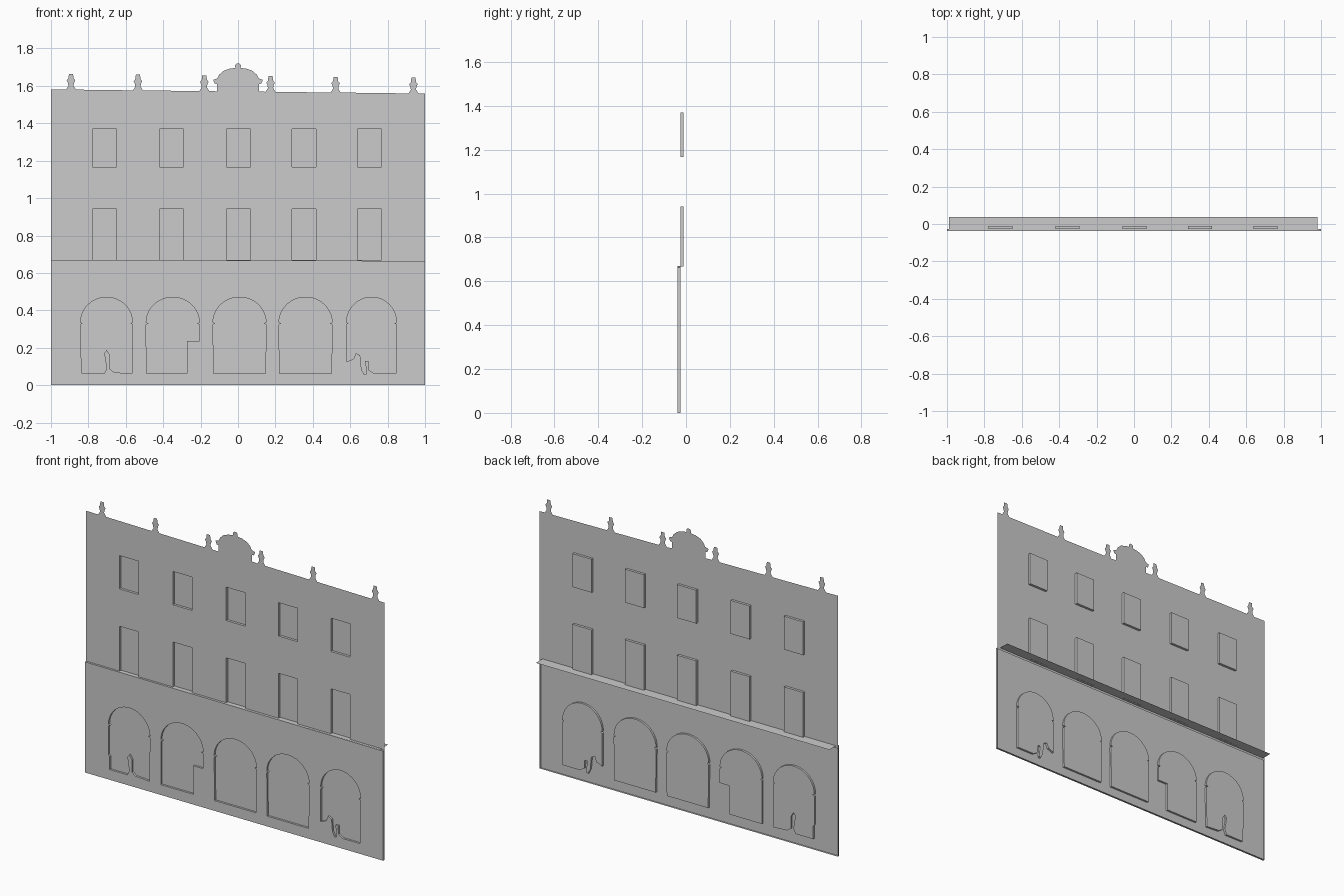
import bpy, bmesh, math

if "Cube" in bpy.data.objects:
    bpy.data.objects.remove(bpy.data.objects["Cube"], do_unlink=True)

# Depth layers, front to back
FRONT, MIDDLE, PANE, BACK = -0.038, -0.026, -0.011, 0.038

stone = bpy.data.materials.new("grey_stone")
stone.use_nodes = True
colour = (0.6, 0.6, 0.6, 1)
stone.diffuse_color = colour
stone.node_tree.nodes["Principled BSDF"].inputs["Base Color"].default_value = colour


def finish(name, bm):
    mesh = bpy.data.meshes.new(name)
    bm.to_mesh(mesh)
    bm.free()
    mesh.materials.append(stone)
    obj = bpy.data.objects.new(name, mesh)
    bpy.context.collection.objects.link(obj)
    return obj


def loop(bm, points, y):
    """Closed ring of edges at depth y."""
    verts = [bm.verts.new((x, y, z)) for x, z in points]
    edges = [bm.edges.new((a, b)) for a, b in zip(verts, verts[1:] + verts[:1])]
    return verts, edges


def sheet_wall(name, outline, openings, y_front, y_back, rim=False):
    """Thin wall whose openings are pushed back and closed by a pane."""
    bm = bmesh.new()
    border, edges = loop(bm, outline, y_front)
    rings = []
    for points in openings:
        ring, ring_edges = loop(bm, points, y_front)
        rings.append(ring)
        edges += ring_edges
    bmesh.ops.triangle_fill(bm, use_beauty=True, edges=edges, normal=(0, -1, 0))

    def push_back(ring):
        rear = [bm.verts.new((v.co.x, y_back, v.co.z)) for v in ring]
        for i in range(len(ring)):
            bm.faces.new((ring[i - 1], ring[i], rear[i], rear[i - 1]))
        return rear

    panes = [bm.faces.new(push_back(ring)) for ring in rings]
    if rim:
        push_back(border)
    bmesh.ops.recalc_face_normals(bm, faces=bm.faces)
    if panes[0].normal.y > 0:
        bmesh.ops.reverse_faces(bm, faces=bm.faces)
    return finish(name, bm)


def mirrored(half, cx=0, base=0):
    """Right-hand profile, bottom to top, followed by its mirror image."""
    return ([(cx + x, base + z) for x, z in half]
            + [(cx - x, base + z) for x, z in reversed(half)])


def roof(x):
    return 1.57 - 0.011 * x


# Upper wall skyline: finials either side of a rounded crest
finial = [(0.027, 0), (0.014, 0.02), (0.016, 0.035), (0.023, 0.05),
          (0.014, 0.06), (0.011, 0.084)]
crest = [(0.113, 1.571), (0.113, 1.61), (0.125, 1.612), (0.133, 1.632),
         (0.11, 1.64), (0.1, 1.66), (0.078, 1.68), (0.045, 1.692),
         (0.014, 1.696), (0.016, 1.71), (0.007, 1.72)]
skyline = []
for x in (0.938, 0.522, 0.174):
    skyline += mirrored(finial, x, roof(x))
skyline += mirrored(crest)
for x in (-0.18, -0.535, -0.893):
    skyline += mirrored(finial, x, roof(x))
upper_outline = [(-1, 0.655), (1, 0.655), (1, roof(1))] + skyline + [(-1, roof(-1))]

# Two rows of windows
windows = []
for cx in (-0.713, -0.355, 0.003, 0.354, 0.704):
    for low, high in ((0.668, 0.941), (1.167, 1.369)):
        windows.append(mirrored([(0.064, low), (0.064, high)], cx))
sheet_wall("upper_wall", upper_outline, windows, MIDDLE, PANE)


# Ground floor arches, each with its own foot line running left to right
def arch(cx, half_width, foot):
    spring = 0.335
    half = [(half_width, spring - 0.012), (half_width - 0.012, spring - 0.004)]
    for i in range(10):
        a = math.radians(i * 9.5)
        half.append((half_width * math.cos(a), spring + 0.135 * math.sin(a)))
    return foot + mirrored(half, cx)


SILL = 0.062
figure = [(-0.715, SILL), (-0.702, 0.09), (-0.715, 0.17), (-0.702, 0.187),
          (-0.685, 0.16), (-0.684, 0.085), (-0.66, 0.068)]
pair = [(0.58, 0.125), (0.618, 0.14), (0.63, 0.17), (0.653, 0.16), (0.66, 0.085),
        (0.675, 0.056), (0.688, 0.06), (0.68, 0.13), (0.697, 0.13), (0.7, 0.08)]
arches = [
    arch(-0.703, 0.139, [(-0.842, 0.15), (-0.834, 0.14), (-0.834, SILL)]
         + figure + [(-0.567, SILL)]),
    arch(-0.349, 0.142, [(-0.49, SILL), (-0.273, SILL), (-0.273, 0.235), (-0.207, 0.235)]),
    arch(0.008, 0.142, [(-0.13, SILL), (0.147, SILL)]),
    arch(0.361, 0.142, [(0.222, SILL), (0.5, SILL)]),
    arch(0.714, 0.134, pair + [(0.73, SILL), (0.846, SILL)]),
]
lower_outline = [(-1, 0), (1, 0), (1, 0.664), (-1, 0.67)]
sheet_wall("lower_wall", lower_outline, arches, FRONT, MIDDLE, rim=True)

# Flat ledge between the storeys
bm = bmesh.new()
bm.faces.new([bm.verts.new((x, y, 0.669)) for x, y in
              ((-0.988, FRONT), (0.98, FRONT), (0.98, BACK), (-0.988, BACK))])
finish("ledge", bm)
